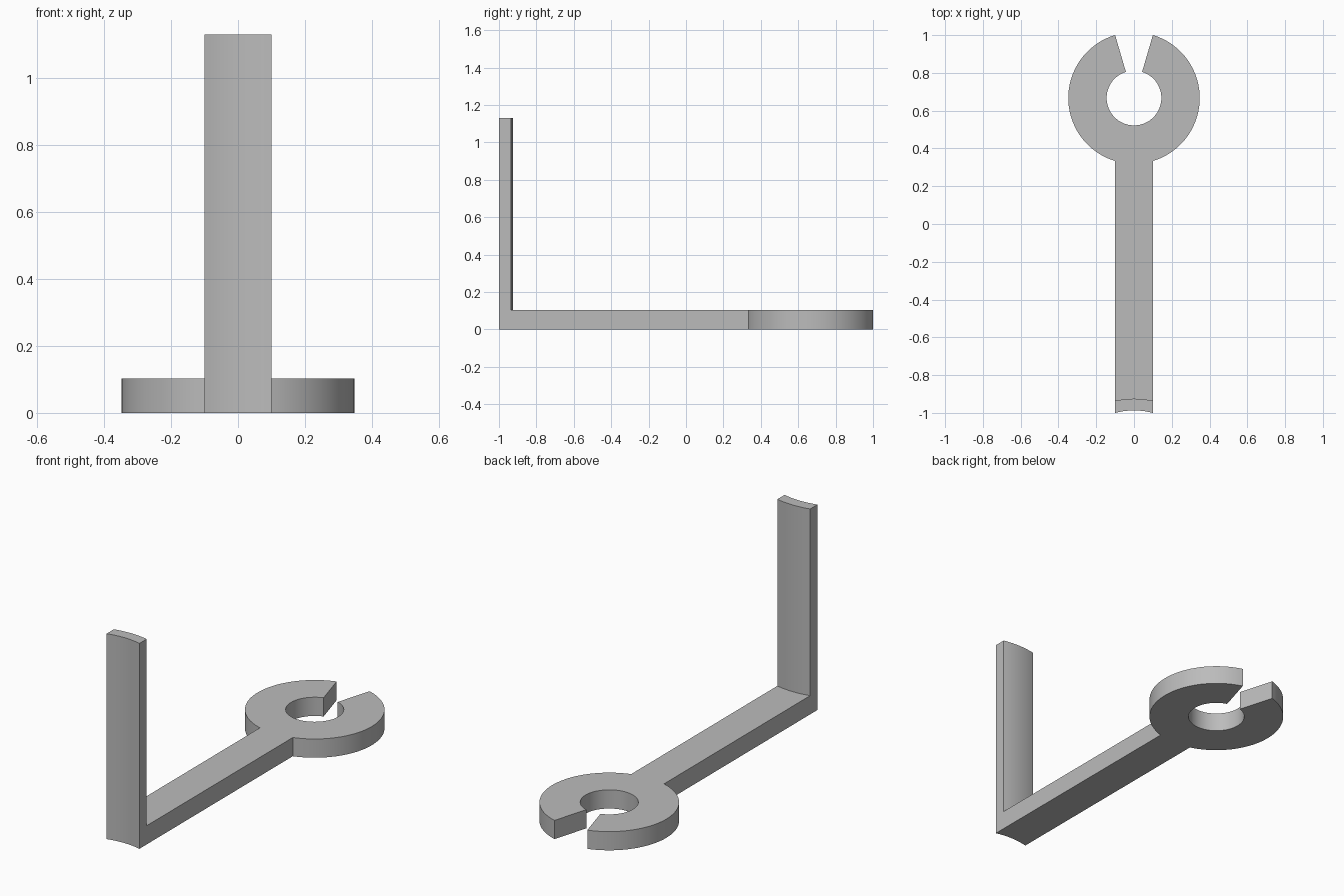
import bpy, bmesh
from math import sin, cos, asin, pi

cube = bpy.data.objects.get("Cube")
if cube:
    bpy.data.objects.remove(cube, do_unlink=True)

HALF = 0.1            # half width of arm and upright
BASE_TOP, TOP = 0.103, 1.13
RING_Y, OUTER, INNER = 0.667, 0.348, 0.145
BEND_Y, FRONT_R = -1.372, 0.385   # centre and radius of the curved upright
BACK_R = FRONT_R + 0.062


def arc(cy, radius, start, end, count):
    """Points on an arc; angles run clockwise from +y."""
    angles = [start + (end - start) * i / count for i in range(count + 1)]
    return [(radius * sin(a), cy + radius * cos(a)) for a in angles]


def bend(radius):
    a = asin(HALF / radius)
    return arc(BEND_Y, radius, -a, a, 12)


bm = bmesh.new()
front = [bm.verts.new((x, y, 0)) for x, y in bend(FRONT_R)]
back = [bm.verts.new((x, y, 0)) for x, y in bend(BACK_R)]

# Open ring outline, joined to the arm
neck = asin(HALF / OUTER)
slot = asin(0.043 / INNER)
outline = arc(RING_Y, OUTER, pi - neck, neck, 48)
outline += arc(RING_Y, INNER, slot, 2 * pi - slot, 48)
outline += arc(RING_Y, OUTER, -neck, neck - pi, 48)
ring = [bm.verts.new((x, y, 0)) for x, y in outline]
foot = bm.faces.new(front + back[::-1])
arm = bm.faces.new(back + ring)


def raise_faces(faces, height):
    out = bmesh.ops.extrude_face_region(bm, geom=faces)["geom"]
    for v in out:
        if isinstance(v, bmesh.types.BMVert):
            v.co.z = height
    return [f for f in out if isinstance(f, bmesh.types.BMFace)]


# Flat base, then the upright grown from its foot
tops = raise_faces([foot, arm], BASE_TOP)
foot_top = min(tops, key=lambda f: f.calc_center_median().y)
raise_faces([foot_top], TOP)
bmesh.ops.recalc_face_normals(bm, faces=bm.faces[:])

mesh = bpy.data.meshes.new("ring_bracket")
bm.to_mesh(mesh)
bm.free()
bracket = bpy.data.objects.new("ring_bracket", mesh)
bpy.context.collection.objects.link(bracket)

# Plain grey
grey = bpy.data.materials.new("grey")
grey.use_nodes = True
colour = (0.5, 0.5, 0.5, 1)
grey.diffuse_color = colour
grey.node_tree.nodes["Principled BSDF"].inputs["Base Color"].default_value = colour
mesh.materials.append(grey)

bpy.ops.object.select_all(action="DESELECT")
bracket.select_set(True)
bpy.context.view_layer.objects.active = bracket
bpy.ops.object.shade_smooth_by_angle()
